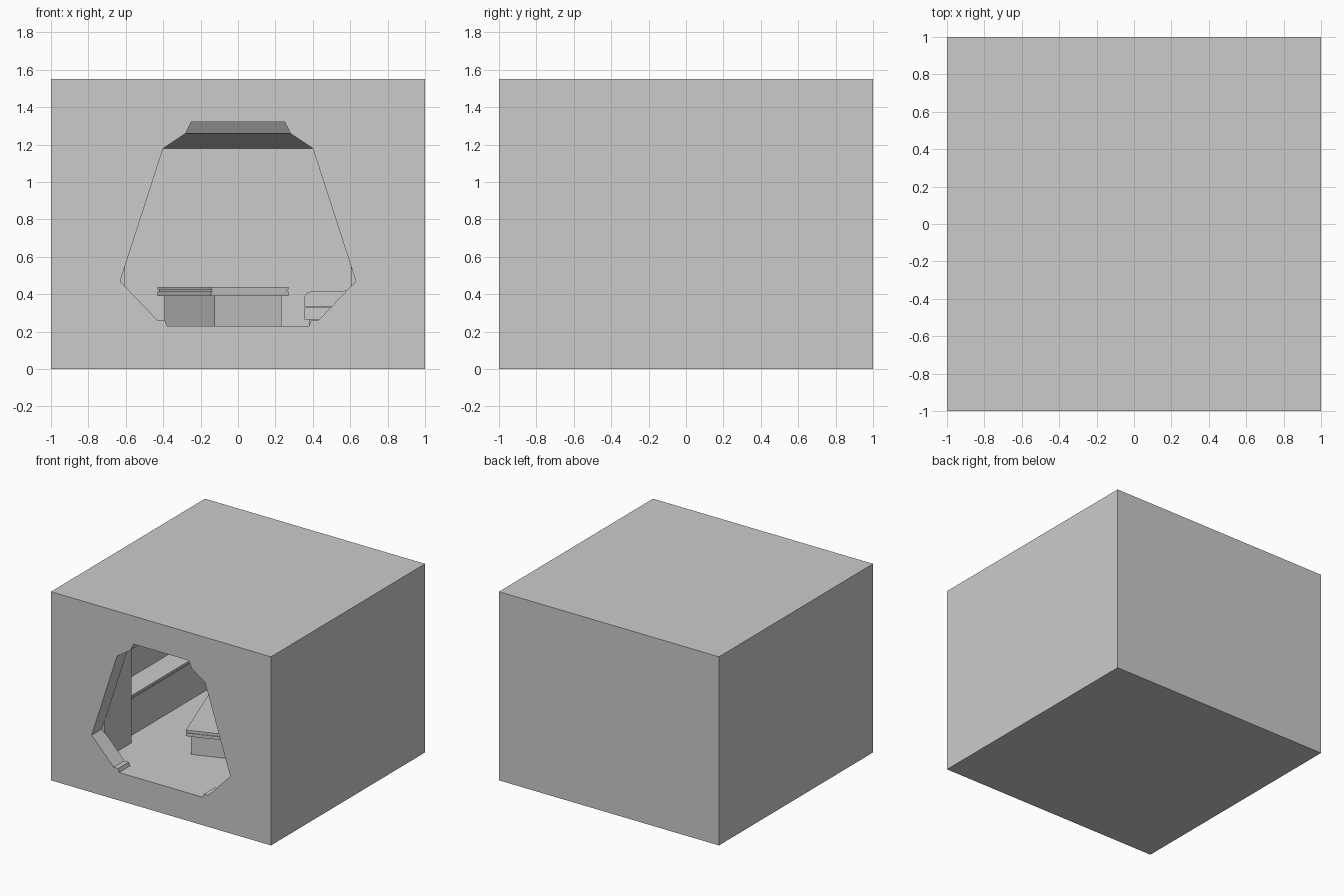
import bpy, bmesh, math
from mathutils import Matrix

if "Cube" in bpy.data.objects:
    bpy.data.objects.remove(bpy.data.objects["Cube"])

FLOOR, WALL = 0.23, 0.86


def finish(name, bm):
    bmesh.ops.recalc_face_normals(bm, faces=bm.faces)
    me = bpy.data.meshes.new(name)
    bm.to_mesh(me)
    bm.free()
    ob = bpy.data.objects.new(name, me)
    bpy.context.collection.objects.link(ob)
    return ob


def loft(name, rings):
    """Skin a stack of equal-length rings and cap both ends."""
    bm = bmesh.new()
    rows = [[bm.verts.new(p) for p in r] for r in rings]
    n = len(rows[0])
    for a, b in zip(rows, rows[1:]):
        for i in range(n):
            j = (i + 1) % n
            bm.faces.new((a[i], a[j], b[j], b[i]))
    bm.faces.new(rows[0])
    bm.faces.new(rows[-1])
    return finish(name, bm)


def stack(name, levels, cx=0, cy=0, angle=0):
    """Rectangles (half x, half y, z) lofted upwards."""
    ob = loft(name, [[(sx * hx, sy * hy, z) for sx, sy in
                      ((-1, -1), (1, -1), (1, 1), (-1, 1))] for hx, hy, z in levels])
    ob.data.transform(Matrix.Translation((cx, cy, 0)) @ Matrix.Rotation(angle, 4, 'Z'))
    return ob


def box(name, x0, x1, y0, y1, z0, z1):
    hx, hy = (x1 - x0) / 2, (y1 - y0) / 2
    return stack(name, [(hx, hy, z0), (hx, hy, z1)], (x0 + x1) / 2, (y0 + y1) / 2)


def extrude_y(name, profile, y0, y1):
    return loft(name, [[(x, y, z) for x, z in profile] for y in (y0, y1)])


def cut(target, cutter):
    cutter.hide_render = True
    mod = target.modifiers.new("cut", 'BOOLEAN')
    mod.operation, mod.solver, mod.object = 'DIFFERENCE', 'EXACT', cutter
    bpy.context.view_layer.objects.active = target
    bpy.ops.object.modifier_apply(modifier=mod.name)
    bpy.data.objects.remove(cutter)


# Outer block with hollow room, coved ceiling and faceted doorway
shell = box("room_shell", -1, 1, -1, 1, 0, 1.55)
cut(shell, stack("room_cutter", [(WALL, WALL, FLOOR), (WALL, WALL, 1.18),
                                 (0.42, 0.42, 1.26), (0.38, 0.38, 1.32)]))
half = [(0.38, FLOOR), (0.39, 0.26), (0.43, 0.26), (0.63, 0.47),
        (0.40, 1.18), (0.28, 1.26), (0.25, 1.32)]
door = half + [(-x, z) for x, z in reversed(half)]
cut(shell, extrude_y("door_cutter", door, -1.2, -0.36))

# Tall cabinets on both sides of the doorway
for side, label in ((-1, "left"), (1, "right")):
    x0, x1 = sorted((side * 0.605, side * (WALL + 0.01)))
    box(label + "_cabinet", x0, x1, -WALL - 0.01, -0.52, FLOOR - 0.01, 1.20)

# Counter along the left wall with a lipped top
box("counter_body", -WALL - 0.01, -0.68, -0.53, WALL + 0.01, FLOOR - 0.01, 0.53)
box("counter_gap", -WALL - 0.01, -0.685, -0.53, WALL + 0.01, 0.53, 0.545)
box("counter_top", -WALL - 0.01, -0.67, -0.53, WALL + 0.01, 0.545, 0.565)

# Turned table in the middle with a grooved rim
turn = math.radians(20)
stack("table_base", [(0.19, 0.39, FLOOR - 0.01), (0.19, 0.39, 0.39)], -0.08, 0, turn)
stack("table_top", [(0.22, 0.42, 0.39), (0.22, 0.42, 0.415), (0.213, 0.413, 0.415),
                    (0.213, 0.413, 0.425), (0.22, 0.42, 0.425), (0.22, 0.42, 0.44)],
      -0.08, 0, turn)

# Low couch along the right wall with a rounded front edge
box("couch_foot", 0.38, WALL + 0.01, -0.38, WALL + 0.01, FLOOR - 0.01, 0.265)
box("couch_base", 0.355, WALL + 0.01, -0.40, WALL + 0.01, 0.265, 0.33)
r = 0.04
arc = [(0.355 + r - r * math.cos(a), 0.375 + r * math.sin(a))
       for a in (i * math.pi / 12 for i in range(7))]
cushion = extrude_y("couch_cushion", [(0.355, 0.335)] + arc +
                    [(WALL + 0.01, 0.425), (WALL + 0.01, 0.335)], -0.40, WALL + 0.01)
bpy.ops.object.select_all(action='DESELECT')
cushion.select_set(True)
bpy.context.view_layer.objects.active = cushion
bpy.ops.object.shade_smooth_by_angle()
